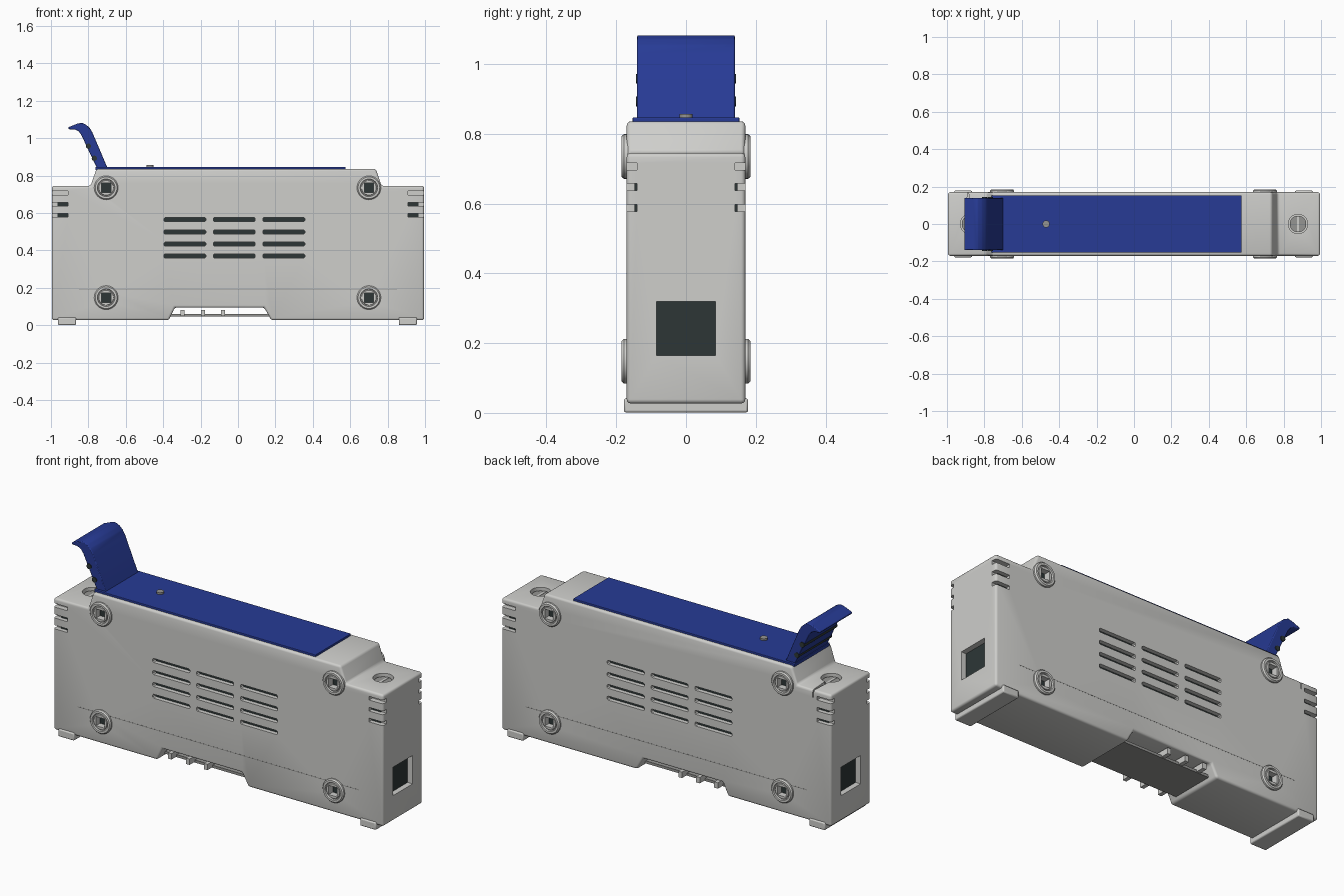
import bpy, bmesh, math
from mathutils import Matrix

if "Cube" in bpy.data.objects:
    bpy.data.objects.remove(bpy.data.objects["Cube"])


def material(name, col):
    m = bpy.data.materials.new(name)
    m.diffuse_color = (*col, 1)
    m.use_nodes = True
    m.node_tree.nodes["Principled BSDF"].inputs["Base Color"].default_value = m.diffuse_color
    return m


GREY = material("light grey plastic", (0.62, 0.62, 0.60))
STEEL = material("mid grey metal", (0.30, 0.30, 0.29))
DARK = material("dark interior", (0.026, 0.037, 0.037))
BLUE = material("blue plastic", (0.02, 0.043, 0.30))


def finish(bm, name, mat, bevel=0.0, segs=2):
    bmesh.ops.recalc_face_normals(bm, faces=bm.faces[:])
    me = bpy.data.meshes.new(name)
    bm.to_mesh(me)
    bm.free()
    ob = bpy.data.objects.new(name, me)
    bpy.context.collection.objects.link(ob)
    me.materials.append(mat)
    if bevel:
        b = ob.modifiers.new("bevel", 'BEVEL')
        b.width, b.segments, b.limit_method = bevel, segs, 'ANGLE'
        b.angle_limit = math.radians(15)
    return ob


def smooth(ob, angle=35):
    bpy.ops.object.select_all(action='DESELECT')
    ob.select_set(True)
    bpy.context.view_layer.objects.active = ob
    bpy.ops.object.shade_smooth_by_angle(angle=math.radians(angle))


def add_box(bm, x0, x1, y0, y1, z0, z1):
    m = Matrix.Translation(((x0 + x1) / 2, (y0 + y1) / 2, (z0 + z1) / 2))
    s = Matrix.Diagonal((abs(x1 - x0), abs(y1 - y0), abs(z1 - z0), 1))
    bmesh.ops.create_cube(bm, size=1, matrix=m @ s)


def add_cyl(bm, r, c, length, axis='Z', r2=None, n=32):
    rot = Matrix.Rotation(math.pi / 2, 4, 'X') if axis == 'Y' else Matrix()
    bmesh.ops.create_cone(bm, cap_ends=True, segments=n, radius1=r, radius2=r2 or r,
                          depth=length, matrix=Matrix.Translation(c) @ rot)


def add_prism(bm, pts, half):
    # extrude an x-z outline across y
    f = bm.faces.new([bm.verts.new((x, -half, z)) for x, z in pts])
    ext = bmesh.ops.extrude_face_region(bm, geom=[f])
    vs = [v for v in ext['geom'] if isinstance(v, bmesh.types.BMVert)]
    bmesh.ops.translate(bm, verts=vs, vec=(0, 2 * half, 0))


def box(name, mat, dims, bevel=0.0):
    bm = bmesh.new()
    add_box(bm, *dims)
    return finish(bm, name, mat, bevel)


def cut(ob, cutter):
    b = ob.modifiers.new("cut", 'BOOLEAN')
    b.object, b.operation, b.solver = cutter, 'DIFFERENCE', 'EXACT'


# Housing outline with raised middle and rail notch below
outline = [(-0.995, 0.027), (-0.37, 0.027), (-0.338, 0.095), (0.14, 0.095), (0.178, 0.027),
           (0.995, 0.027), (0.995, 0.745), (0.768, 0.745), (0.737, 0.836),
           (-0.757, 0.836), (-0.788, 0.745), (-0.995, 0.745)]
bm = bmesh.new()
add_prism(bm, outline, 0.17)
housing = finish(bm, "housing", GREY, 0.012, 3)

SCREWS = [(x, z) for x in (-0.705, 0.70) for z in (0.148, 0.735)]

# Pockets: side vents, corner slots, end windows, top screw wells
bm = bmesh.new()
for s in (-1, 1):
    for z in (0.37, 0.434, 0.499, 0.565):
        for x in (-0.284, -0.02, 0.245):
            h, w = 0.011, 0.112
            pts = [(x - w, z - h / 2), (x - w + h / 2, z - h), (x + w - h / 2, z - h), (x + w, z - h / 2),
                   (x + w, z + h / 2), (x + w - h / 2, z + h), (x - w + h / 2, z + h), (x - w, z + h / 2)]
            start = len(bm.verts)
            add_prism(bm, pts, 0.03)
            bm.verts.ensure_lookup_table()
            bmesh.ops.translate(bm, verts=bm.verts[start:], vec=(0, s * 0.171, 0))
    for z in (0.588, 0.647, 0.707):
        for e in (-1, 1):
            add_box(bm, e * 0.91, e * 1.02, s * 0.141, s * 0.2, z - 0.01, z + 0.01)
    add_box(bm, s * 0.955, s * 1.02, -0.085, 0.085, 0.165, 0.32)
    add_cyl(bm, 0.052, (s * 0.877, 0, 0.74), 0.07)
wells = finish(bm, "pocket_cutter", GREY)

# Square sockets in the side screw bosses
bm = bmesh.new()
for x, z in SCREWS:
    for s in (-1, 1):
        add_box(bm, x - 0.025, x + 0.025, s * 0.141, s * 0.22, z - 0.025, z + 0.025)
sockets = finish(bm, "socket_cutter", GREY)

# Round screw bosses with stepped rims on both sides
bm = bmesh.new()
rim = [(0.064, 0.16), (0.064, 0.178), (0.058, 0.185), (0.047, 0.185),
       (0.045, 0.176), (0.041, 0.176), (0.039, 0.182)]
for x, z in SCREWS:
    for s in (-1, 1):
        rings = [[bm.verts.new((x + r * math.cos(a * math.pi / 16), s * y,
                                z + r * math.sin(a * math.pi / 16))) for a in range(32)]
                 for r, y in rim]
        for a, b in zip(rings, rings[1:]):
            for i in range(32):
                j = (i + 1) % 32
                bm.faces.new((a[i], a[j], b[j], b[i]))
        bm.faces.new(rings[0])
        bm.faces.new(rings[-1])
bosses = finish(bm, "screw_bosses", GREY)

cut(housing, wells)
cut(housing, sockets)
cut(bosses, sockets)
for ob in (housing, bosses):
    bpy.context.view_layer.update()
    deps = bpy.context.evaluated_depsgraph_get()
    me = bpy.data.meshes.new_from_object(ob.evaluated_get(deps))
    ob.modifiers.clear()
    ob.data = me
    smooth(ob)
for c in (wells, sockets):
    bpy.data.objects.remove(c)

# Dark core showing at the bottom of the pockets
box("inner_core", DARK, (-0.965, 0.965, -0.147, 0.147, 0.12, 0.695))
bm = bmesh.new()
add_box(bm, -0.74, 0.74, -0.147, 0.147, 0.68, 0.79)
finish(bm, "upper_core", DARK)

# Thin groove rings around the screws and seam line on both sides
bm = bmesh.new()
for s in (-1, 1):
    add_box(bm, -0.85, 0.85, s * 0.168, s * 0.1706, 0.188, 0.1915)
finish(bm, "side_seams", STEEL)

# Slotted screws in the top wells
bm = bmesh.new()
for s in (-1, 1):
    add_cyl(bm, 0.044, (s * 0.877, 0, 0.715), 0.03)
smooth(finish(bm, "top_screws", STEEL))
bm = bmesh.new()
for s in (-1, 1):
    add_box(bm, s * 0.877 - 0.006, s * 0.877 + 0.006, -0.04, 0.04, 0.728, 0.732)
finish(bm, "top_screw_slots", GREY)

# Feet under both ends
for name, x0, x1 in (("left_foot", -0.962, -0.866), ("right_foot", 0.86, 0.956)):
    smooth(box(name, GREY, (x0, x1, -0.178, 0.178, 0.001, 0.042), 0.006))

# Rail slider and its cross ribs in the notch
box("rail_slider", STEEL, (-0.36, 0.165, -0.12, 0.12, 0.046, 0.06))
bm = bmesh.new()
for x in (-0.297, -0.188, -0.08):
    add_box(bm, x - 0.011, x + 0.011, -0.165, 0.165, 0.05, 0.082)
finish(bm, "slider_ribs", GREY)

# Blue lid
box("lid", BLUE, (-0.762, 0.575, -0.153, 0.153, 0.83, 0.847), 0.003)

# Curved lever
lever = [(-0.698, 0.842), (-0.778, 1.03), (-0.793, 1.055), (-0.812, 1.072), (-0.836, 1.083),
         (-0.862, 1.077), (-0.908, 1.058), (-0.905, 1.048), (-0.873, 1.047), (-0.852, 1.037),
         (-0.838, 1.018), (-0.755, 0.842)]
bm = bmesh.new()
add_prism(bm, lever, 0.14)
smooth(finish(bm, "lever", BLUE, 0.004), 40)

# Pivot pins on the lever sides and a pin on the lid
bm = bmesh.new()
for x, z in ((-0.80, 0.958), (-0.768, 0.893)):
    add_cyl(bm, 0.014, (x, 0, z), 0.288, 'Y', n=20)
smooth(finish(bm, "lever_pins", DARK))
bm = bmesh.new()
add_cyl(bm, 0.019, (-0.47, 0, 0.85), 0.014, n=24)
smooth(finish(bm, "lid_pin", STEEL))
